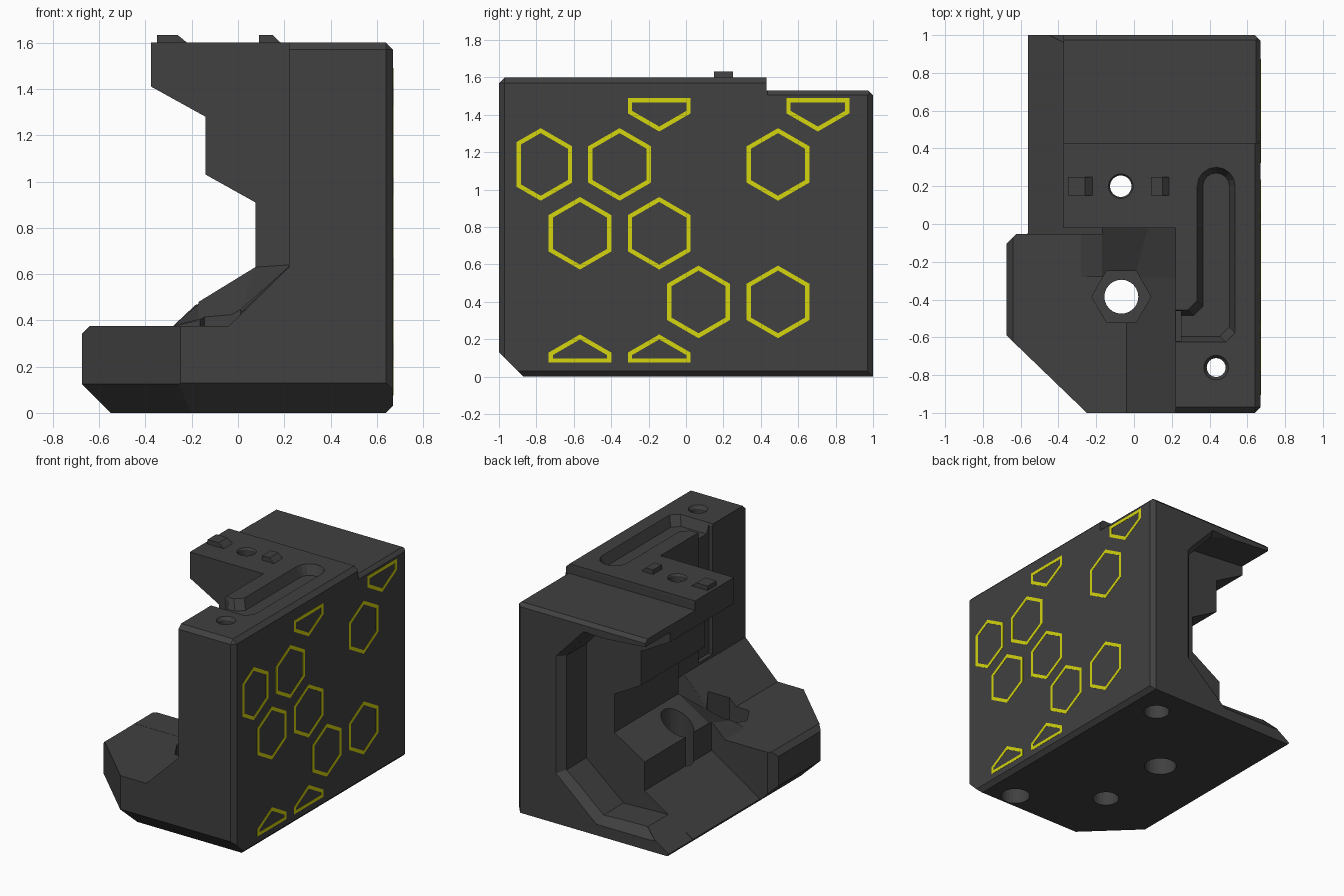
import bpy, bmesh, math
from mathutils import Vector

if "Cube" in bpy.data.objects:
    bpy.data.objects.remove(bpy.data.objects["Cube"])


def material(name, rgb):
    m = bpy.data.materials.new(name)
    m.diffuse_color = (*rgb, 1)
    m.use_nodes = True
    m.node_tree.nodes["Principled BSDF"].inputs["Base Color"].default_value = m.diffuse_color
    return m


GREY = material("dark grey", (0.052, 0.052, 0.052))
YELLOW = material("yellow", (0.66, 0.66, 0.004))


def add(name, bm, mat=GREY):
    bmesh.ops.recalc_face_normals(bm, faces=bm.faces)
    me = bpy.data.meshes.new(name)
    bm.to_mesh(me)
    bm.free()
    me.materials.append(mat)
    ob = bpy.data.objects.new(name, me)
    bpy.context.collection.objects.link(ob)
    return ob


def loft(name, ring_a, ring_b, mat=GREY):
    bm = bmesh.new()
    a = [bm.verts.new(p) for p in ring_a]
    b = [bm.verts.new(p) for p in ring_b]
    bm.faces.new(a)
    bm.faces.new(b)
    for i in range(len(a)):
        j = (i + 1) % len(a)
        bm.faces.new((a[i], a[j], b[j], b[i]))
    return add(name, bm, mat)


def along_x(name, pts, x0, x1, mat=GREY):
    return loft(name, [(x0, y, z) for y, z in pts], [(x1, y, z) for y, z in pts], mat)


def along_y(name, pts, y0, y1, pts2=None):
    return loft(name, [(x, y0, z) for x, z in pts], [(x, y1, z) for x, z in pts2 or pts])


def along_z(name, pts, z0, z1, pts2=None):
    return loft(name, [(x, y, z0) for x, y in pts], [(x, y, z1) for x, y in pts2 or pts])


def circle(x, y, r, n=24, turn=0.0):
    return [(x + r * math.cos(turn + 2 * math.pi * i / n),
             y + r * math.sin(turn + 2 * math.pi * i / n)) for i in range(n)]


def cut(target, cutter):
    cutter.hide_render = True
    m = target.modifiers.new("cut", 'BOOLEAN')
    m.operation, m.solver, m.object = 'DIFFERENCE', 'EXACT', cutter
    bpy.context.view_layer.update()
    me = bpy.data.meshes.new_from_object(
        target.evaluated_get(bpy.context.evaluated_depsgraph_get()))
    target.modifiers.clear()
    target.data = me
    bpy.data.objects.remove(cutter)


# Outer block with small chamfers, then the larger slanted base faces
bm = bmesh.new()
bmesh.ops.create_cube(bm, size=1)
for v in bm.verts:
    v.co = Vector((0.67 if v.co.x > 0 else -0.675, v.co.y * 2, (v.co.z + 0.5) * 1.6))
sharp = [e for e in bm.edges if all(v.co.x > 0 for v in e.verts)
         or (all(v.co.z > 1 for v in e.verts) and e.verts[0].co.y * e.verts[1].co.y > 0)]
bmesh.ops.bevel(bm, geom=sharp, offset=0.03, segments=1, affect='EDGES')
diag = Vector((-0.4, -0.415, 0)).normalized()
planes = [((0, -0.87, 0), (0, -1, -1)),
          ((-0.55, 0, 0), (-1, 0, -1)),
          ((-0.675, -0.59, 0), diag),
          (Vector((-0.675, -0.59, 0)) - diag * 0.125, diag + Vector((0, 0, -1)))]
for co, no in planes:
    res = bmesh.ops.bisect_plane(bm, geom=bm.verts[:] + bm.edges[:] + bm.faces[:],
                                 plane_co=co, plane_no=no, clear_outer=True)
    edges = [e for e in res["geom_cut"] if isinstance(e, bmesh.types.BMEdge)]
    bmesh.ops.holes_fill(bm, edges=edges)
body = add("body", bm)

# Front space beside the wall, above the sloped foot
cut(body, along_y("front_space", [(0.22, 2), (0.22, 0.63), (-0.04, 0.375), (-0.64, 0.375),
                                  (-1, 0.015), (-1, 2)], -1.2, -0.28))
cut(body, along_y("wedge_space",
                  [(0.22, 2), (0.22, 0.628), (0.0, 0.415), (-0.17, 0.4), (-0.28, 0.376),
                   (-0.64, 0.376), (-1, 0.016), (-1, 2)], -0.29, -0.02,
                  [(0.22, 2), (0.22, 0.64), (0.075, 0.63), (-0.17, 0.48), (-0.28, 0.376),
                   (-0.64, 0.376), (-1, 0.016), (-1, 2)]))
# Space below the stepped arm, down to the sloped lower floor
cut(body, along_y("arm_space", [(-0.375, 2), (-0.375, 1.41), (-0.14, 1.28), (-0.14, 1.03),
                                (0.075, 0.91), (0.075, 0.63), (-0.17, 0.48), (-0.17, 0.27),
                                (-0.56, 0.02), (-1, -0.26), (-1, 2)], -0.052, 0.73))
# Rear cavity under the thin roof
cut(body, along_y("rear_cavity", [(-0.373, 2), (-0.373, 1.48), (0.1, 1.44), (0.3, 1.22),
                                  (0.3, 0.385), (0.0, 0.135), (-0.36, 0.148), (-0.565, 0.015),
                                  (-1, -0.27), (-1, 2)], 0.72, 1.1))
# Flared mouth of the cavity, drawn past both ends so that it crosses the walls cleanly
inner = [(-0.3, 1.42), (0.1, 1.44), (0.3, 1.22), (0.3, 0.385), (0.0, 0.135), (-0.35, 0.15)]
outer = [(-0.3, 1.45), (0.125, 1.46), (0.35, 1.22), (0.35, 0.365), (0.02, 0.08), (-0.45, 0.085)]


def flare(t):
    return [(a + (c - a) * t, b + (d - b) * t) for (a, b), (c, d) in zip(inner, outer)]


cut(body, along_y("rear_mouth", flare(-0.6), 0.92, 1.02, flare(1.4)))
# Narrower rear floor
cut(body, along_z("rear_trim", [(-0.56, 1.1), (-0.56, -0.05), (-0.62, -0.05),
                                (-0.675, -0.105), (-1, -0.43), (-1, 1.1)], -0.1, 2))
# Lower rear roof step and its side chamfer
cut(body, along_x("roof_step", [(0.41, 2), (0.43, 1.58), (0.43, 1.53), (0.975, 1.53),
                                (1.2, 1.305), (1.2, 2)], -1, 1))
cut(body, along_y("roof_chamfer", [(0.645, 2), (0.645, 1.531), (0.8, 1.376), (0.8, 2)],
                  0.435, 1.1))


# Hooked groove in the roof, and its channel down the wall
def hook(w):
    arc = [(0.435 + w * math.cos(t * math.pi / 8), 0.2 + w * math.sin(t * math.pi / 8))
           for t in range(9)]
    h, c = w - 0.015, 0.05
    return arc + [(0.435 - w, -0.54 + h + c), (0.435 - w - c, -0.54 + h), (0.1, -0.54 + h),
                  (0.1, -0.54 - h), (0.435 + w - c, -0.54 - h), (0.435 + w, -0.54 - h + c)]


cut(body, along_z("groove", hook(0.07), 1.53, 1.61, hook(0.105)))
cut(body, along_z("channel", [(0.1, -0.62), (0.25, -0.62), (0.25, -0.46), (0.1, -0.46)],
                  0.65, 1.62))
# Screw holes with wider lower ends, and the hexagonal nut pocket
for name, x, y, r, z0, z1 in [("arm_hole", -0.07, 0.2, 0.057, 0.7, 2),
                              ("arm_bore", -0.07, 0.2, 0.11, -0.1, 0.85),
                              ("wall_hole", 0.435, -0.76, 0.05, -0.1, 2),
                              ("wall_bore", 0.435, -0.76, 0.1, -0.1, 0.15),
                              ("blind_hole", 0.435, 0.76, 0.088, -0.1, 0.2),
                              ("foot_hole", -0.067, -0.385, 0.09, -0.1, 2)]:
    cut(body, along_z(name, circle(x, y, r), z0, z1))
for x, y in [(-0.07, 0.2), (0.435, -0.76)]:
    cut(body, along_z("countersink", circle(x, y, 0.045), 1.57, 1.61, circle(x, y, 0.072)))
cut(body, along_z("nut_pocket", circle(-0.067, -0.385, 0.157, 6), 0.22, 0.9))

# Two small ramped tabs on the roof
for name, x0, x1, x2 in [("left_tab", -0.35, -0.26, -0.22), ("right_tab", 0.09, 0.15, 0.185)]:
    along_y(name, [(x0, 1.59), (x0, 1.633), (x1, 1.633), (x2, 1.6), (x2, 1.59)], 0.15, 0.25)

# Hexagon outlines on the right wall, clipped at the wall margins
for y, z in [(-0.777, 1.135), (-0.355, 1.135), (0.492, 1.135), (-0.567, 0.767),
             (-0.143, 0.767), (0.067, 0.4), (0.492, 0.4), (-0.143, 1.505), (0.705, 1.505),
             (-0.567, 0.032), (-0.143, 0.032)]:
    bm = bmesh.new()
    bm.faces.new([bm.verts.new((0.6685, p, q))
                  for p, q in circle(y, z, 0.194, 6, math.pi / 6)])
    for co, no in [((0, -0.905, 0), (0, -1, 0)),
                   ((0, 0, 1.49), (0, 0, 1)), ((0, 0, 0.075), (0, 0, -1))]:
        bmesh.ops.bisect_plane(bm, geom=bm.verts[:] + bm.edges[:] + bm.faces[:],
                               plane_co=co, plane_no=no, clear_outer=True)
    face = bm.faces[:]
    bmesh.ops.inset_individual(bm, faces=face, thickness=0.023, use_even_offset=True)
    bmesh.ops.delete(bm, geom=face, context='FACES_ONLY')
    ext = bmesh.ops.extrude_face_region(bm, geom=bm.faces[:])
    for v in ext["geom"]:
        if isinstance(v, bmesh.types.BMVert):
            v.co.x += 0.003
    add("hexagon_outline", bm, YELLOW)
